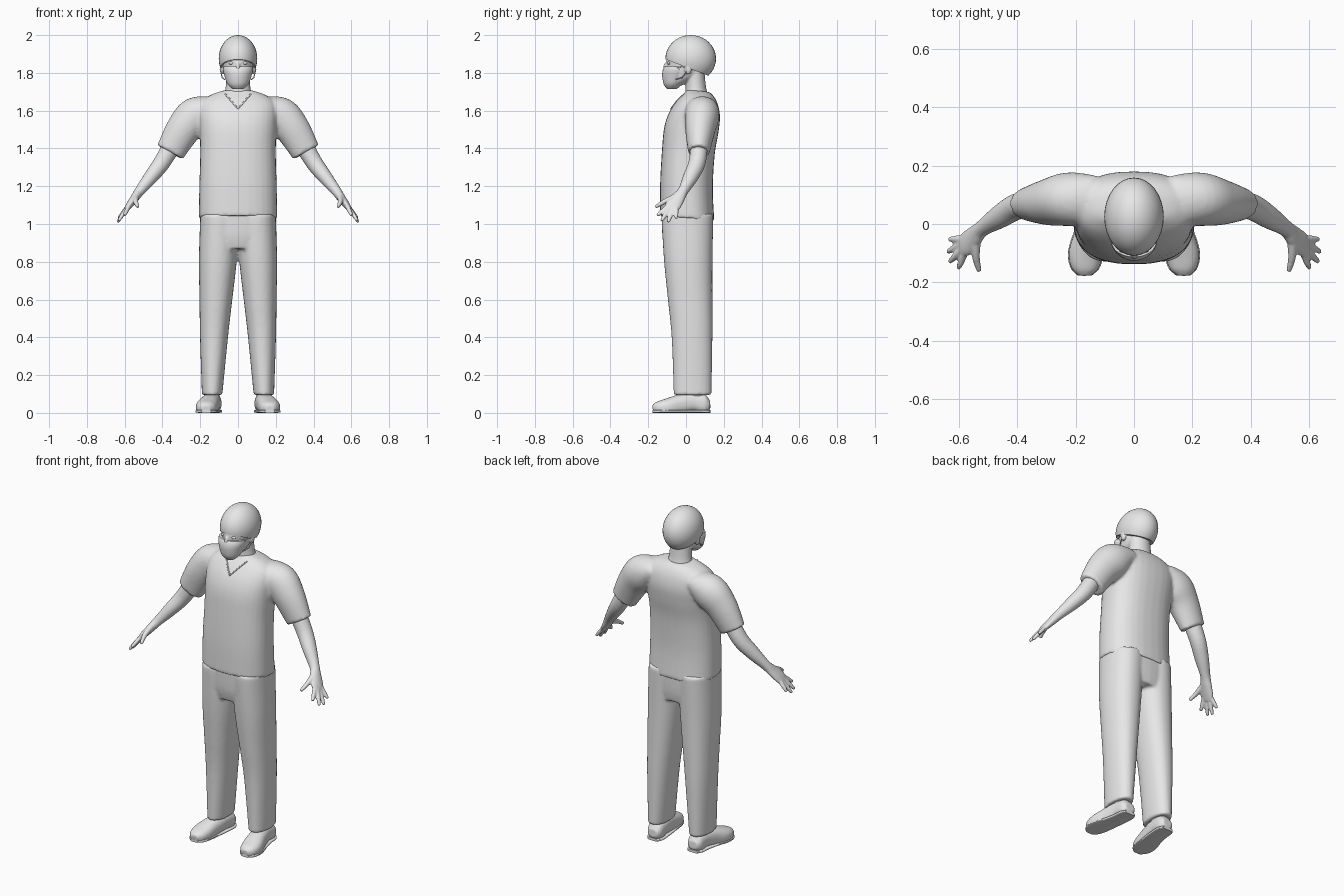
import bpy, bmesh, math
from mathutils import Vector, Matrix
from mathutils.bvhtree import BVHTree

cube = bpy.data.objects.get("Cube")
if cube:
    bpy.data.objects.remove(cube, do_unlink=True)

GREY = (0.8, 0.8, 0.8, 1)
grey = bpy.data.materials.new("plain_grey")
grey.use_nodes = True
grey.diffuse_color = GREY
grey.node_tree.nodes["Principled BSDF"].inputs["Base Color"].default_value = GREY


def spline(rows, steps):
    """Catmull-Rom interpolation of rows of any width."""
    rows = [Vector(r) for r in rows]
    out = []
    for i in range(len(rows) - 1):
        a, b = rows[max(i - 1, 0)], rows[i]
        c, d = rows[i + 1], rows[min(i + 2, len(rows) - 1)]
        for k in range(steps):
            t = k / steps
            out.append(0.5 * (2 * b + (c - a) * t + (2 * a - 5 * b + 4 * c - d) * t * t
                              + (3 * b - a - 3 * c + d) * t ** 3))
    return out + [rows[-1]]


def loft(bm, rings, side=1, level=False, power=2, ref="Y", tilt=0, steps=5, n=32):
    """Rings are (x, y, z, radius along ref, radius across)."""
    rings = spline(rings, steps)
    axis = Vector((0, 1, 0)) if ref == "Y" else Vector((0, 0, 1))
    loops = []
    for i, r in enumerate(rings):
        c = Vector(r[:3])
        before, after = rings[max(i - 1, 0)], rings[min(i + 1, len(rings) - 1)]
        t = Vector((0, 0, 1)) if level else (Vector(after[:3]) - Vector(before[:3])).normalized()
        u = (axis - t * axis.dot(t)).normalized()
        w = t.cross(u)
        loop = []
        for k in range(n):
            ang = math.tau * k / n
            cu, cw = [math.copysign(abs(f) ** (2 / power), f)
                      for f in (math.cos(ang), math.sin(ang))]
            p = c + u * cu * r[3] + w * cw * r[4]
            loop.append(bm.verts.new((p.x * side, p.y, max(0, p.z - tilt * (p.y - c.y)))))
        loops.append(loop)
    for a, b in zip(loops, loops[1:]):
        for k in range(n):
            bm.faces.new((a[k - 1], a[k], b[k], b[k - 1]))
    bm.faces.new(loops[0])
    bm.faces.new(loops[-1])


def stack(bm, rows, **kw):
    """Level rings given as (z, front y, back y, half width)."""
    loft(bm, [(0, (f + b) / 2, z, (b - f) / 2, w) for z, f, b, w in rows], level=True, **kw)


def ellipsoid(bm, centre, radii):
    m = Matrix.Translation(centre) @ Matrix.Diagonal((*radii, 1))
    bmesh.ops.create_uvsphere(bm, u_segments=32, v_segments=20, radius=1, matrix=m)


def finish(bm, name, voxel=0, smooth=4):
    bmesh.ops.recalc_face_normals(bm, faces=bm.faces[:])
    mesh = bpy.data.meshes.new(name)
    bm.to_mesh(mesh)
    bm.free()
    mesh.materials.append(grey)
    ob = bpy.data.objects.new(name, mesh)
    bpy.context.collection.objects.link(ob)
    if voxel:
        mod = ob.modifiers.new("Blend", "REMESH")
        mod.mode = "VOXEL"
        mod.voxel_size = voxel
        mod.use_smooth_shade = True
        mod = ob.modifiers.new("Soften", "SMOOTH")
        mod.factor, mod.iterations = 0.5, smooth
    else:
        bpy.ops.object.select_all(action="DESELECT")
        ob.select_set(True)
        bpy.context.view_layer.objects.active = ob
        bpy.ops.object.shade_smooth_by_angle(angle=math.radians(40))
    return ob


def cord(name, points, radius):
    curve = bpy.data.curves.new(name, "CURVE")
    curve.dimensions = "3D"
    curve.bevel_depth, curve.bevel_resolution = radius, 2
    line = curve.splines.new("POLY")
    line.points.add(len(points) - 1)
    for p, co in zip(line.points, points):
        p.co = (*co, 1)
    curve.materials.append(grey)
    bpy.context.collection.objects.link(bpy.data.objects.new(name, curve))


# Shirt: trunk blended with two short sleeves
bm = bmesh.new()
stack(bm, [(1.03, -.138, .15, .208), (1.2, -.137, .142, .205), (1.38, -.127, .152, .2),
           (1.5, -.115, .172, .205), (1.58, -.088, .18, .21), (1.64, -.05, .17, .2),
           (1.68, -.015, .15, .15), (1.705, .005, .125, .08)], power=2.4, tilt=.1)
for s in (1, -1):
    loft(bm, [(.13, .08, 1.62, .085, .06), (.22, .085, 1.575, .092, .1),
              (.29, .075, 1.5, .08, .092), (.36, .068, 1.38, .057, .077)], side=s)
shirt = finish(bm, "shirt", .009, 5)

# Trousers
bm = bmesh.new()
stack(bm, [(.87, -.11, .13, .17), (.94, -.125, .14, .198), (1.06, -.13, .142, .2)], power=2.3)
for s in (1, -1):
    loft(bm, [(.137, .035, .095, .1, .054), (.127, .032, .4, .108, .074),
              (.117, .022, .6, .118, .087), (.107, .012, .8, .128, .1),
              (.098, .008, 1, .136, .104), (.098, .008, 1.05, .136, .102)],
         side=s, level=True, power=2.2)
finish(bm, "trousers", .009, 4)

# Arms with hands
FINGERS = [((.58, -.1, 1.09), (.602, -.152, 1.045)), ((.588, -.086, 1.085), (.632, -.13, 1.017)),
           ((.59, -.068, 1.08), (.638, -.095, 1.01)), ((.585, -.052, 1.09), (.633, -.052, 1.03))]
for s, label in ((1, "left"), (-1, "right")):
    bm = bmesh.new()
    loft(bm, [(.33, .072, 1.45, .046, .05), (.40, .06, 1.33, .045, .045),
              (.46, .025, 1.25, .04, .038), (.52, -.015, 1.175, .028, .027),
              (.545, -.04, 1.14, .036, .023), (.575, -.068, 1.1, .042, .018),
              (.592, -.08, 1.075, .034, .013)], side=s)
    for base, tip in FINGERS:
        mid = Vector(base).lerp(Vector(tip), .6)
        loft(bm, [(*base, .013, .012), (*mid, .012, .011), (*tip, .008, .008)], side=s, n=12)
    loft(bm, [(.54, -.045, 1.15, .018, .018), (.542, -.11, 1.12, .014, .014),
              (.53, -.162, 1.09, .009, .009)], side=s, ref="Z", n=12)
    finish(bm, label + "_arm", .005, 3)

    # Shoe and its sole, running from heel to toe
    SHOE = [(.134, .128, .045, .022, .03), (.134, .1, .045, .05, .046), (.138, .04, .055, .05, .048),
            (.15, -.03, .045, .052, .052), (.165, -.1, .03, .046, .058),
            (.168, -.15, .025, .035, .047), (.168, -.176, .022, .02, .022)]
    bm = bmesh.new()
    loft(bm, SHOE, side=s, ref="Z", power=2.4)
    finish(bm, label + "_shoe", .005, 4)
    bm = bmesh.new()
    loft(bm, [(x, y, .008, .008, w + .003) for x, y, z, h, w in SHOE], side=s, ref="Z", power=4)
    finish(bm, label + "_sole")

    # Ankle inside the trouser leg
    bm = bmesh.new()
    loft(bm, [(.137, .05, .05, .05, .037), (.137, .045, .16, .05, .04)], side=s, level=True)
    finish(bm, label + "_ankle")

# Head, neck and ears
bm = bmesh.new()
stack(bm, [(1.718, -.1, -.06, .025), (1.74, -.112, -.01, .05), (1.78, -.113, .07, .07),
           (1.83, -.104, .1, .08), (1.88, -.1, .12, .085), (1.95, -.05, .08, .06)])
loft(bm, [(0, .06, 1.64, .07, .085), (0, .052, 1.72, .055, .066), (0, .045, 1.82, .052, .062)],
     level=True)
for s in (1, -1):
    ellipsoid(bm, (s * .085, .012, 1.825), (.012, .02, .034))
ellipsoid(bm, (0, -.105, 1.825), (.012, .016, .03))
finish(bm, "head", .005, 4)

# Face mask
bm = bmesh.new()
stack(bm, [(1.714, -.1, -.05, .028), (1.74, -.118, -.02, .055), (1.785, -.126, .01, .072),
           (1.815, -.123, .01, .079), (1.835, -.113, -.01, .076)])
finish(bm, "face_mask")

# Eyes and mask straps
for s, label in ((1, "left"), (-1, "right")):
    bm = bmesh.new()
    ellipsoid(bm, (s * .034, -.091, 1.852), (.016, .008, .008))
    finish(bm, label + "_eye")
    for k, z in enumerate((1.825, 1.765)):
        cord(label + "_strap_" + "ab"[k],
             [(s * .07, -.055, z), (s * .084, -.02, z + .01), (s * .094, .015, 1.82)], .003)

# Cloth cap: an egg shape cut along a sloping brim
bm = bmesh.new()
ellipsoid(bm, (0, .025, 1.875), (.102, .134, .125))
cut = bmesh.ops.bisect_plane(bm, geom=bm.verts[:] + bm.edges[:] + bm.faces[:],
                             plane_co=(0, -.11, 1.872), plane_no=(0, .38, 1), clear_inner=True)
bmesh.ops.contextual_create(bm, geom=[e for e in cut["geom_cut"]
                                      if isinstance(e, bmesh.types.BMEdge)])
finish(bm, "cap")

# Neckline edge laid on the front of the shirt
tree = BVHTree.FromObject(shirt, bpy.context.evaluated_depsgraph_get())
neckline = []
for i in range(-10, 11):
    hit = tree.ray_cast(Vector((.068 * i / 10, -1, 1.61 + .078 * abs(i) / 10)), Vector((0, 1, 0)))[0]
    if hit:
        neckline.append(hit)
cord("neckline", neckline, .004)
